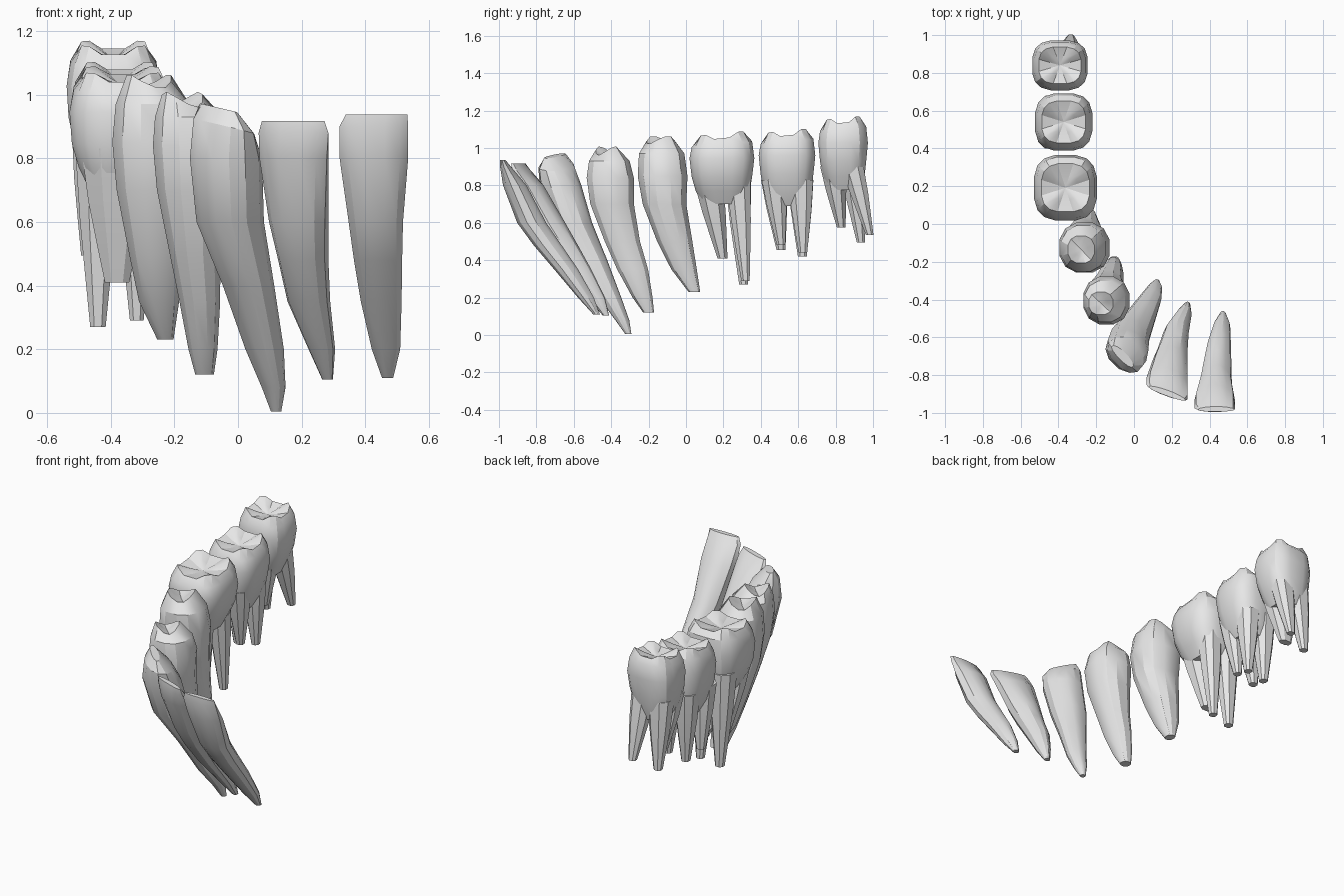
import bpy, bmesh, math

enamel = bpy.data.materials.new("pale grey")
enamel.diffuse_color = (0.8, 0.8, 0.8, 1)


def loft(bm, rings, n=12, p=2.3, rot=0, cusps=(0, 0, 0), slope=(0, 0), pit=None, taper=0):
    """Skin rings (z, cx, cy, rx, ry) from top to tip; the first ring may carry cusps.
    taper narrows the tongue side of each ring."""
    rot = math.radians(rot)
    k, height, phase = cusps
    loops = []
    for i, (z, cx, cy, rx, ry) in enumerate(rings):
        loop = []
        for j in range(n):
            a = 2 * math.pi * (j + 0.5) / n
            c, s = math.cos(a), math.sin(a)
            u = math.copysign(abs(c) ** (2 / p), c) * rx
            v = math.copysign(abs(s) ** (2 / p), s) * ry
            u *= 1 - taper * max(v / ry, 0)
            x = u * math.cos(rot) - v * math.sin(rot)
            y = u * math.sin(rot) + v * math.cos(rot)
            dz = 0
            if i < 2:
                dz = slope[0] * x + slope[1] * y
            if i == 0:
                dz += height * math.cos(k * (a - math.radians(phase)))
            loop.append(bm.verts.new((cx + x, cy + y, z + dz)))
        loops.append(loop)
    for A, B in zip(loops, loops[1:]):
        for j in range(n):
            bm.faces.new((A[j], B[j], B[(j + 1) % n], A[(j + 1) % n]))
    bm.faces.new(loops[-1][::-1])
    top = loops[0]
    if pit is None:
        bm.faces.new(top)
        return
    # sunken chewing surface
    z, cx, cy = rings[0][:3]
    inner = []
    for v in top:
        q = v.co
        inner.append(bm.verts.new((cx + (q.x - cx) * .5, cy + (q.y - cy) * .5,
                                   z - pit * .6 + (q.z - z) * .5)))
    mid = bm.verts.new((cx, cy, z - pit))
    for j in range(n):
        j2 = (j + 1) % n
        bm.faces.new((top[j], top[j2], inner[j2], inner[j]))
        bm.faces.new((inner[j], inner[j2], mid))


def root(bm, start, tip, rx, ry):
    """Tapered root between two points (x, y, z)."""
    rings = []
    for t, s in ((0, 1), (.4, .8), (.72, .56), (1, .34)):
        x, y, z = (a + (b - a) * t for a, b in zip(start, tip))
        rings.append((z, x, y, rx * s, ry * s))
    loft(bm, rings, n=8, p=2.4)


def finish(name, bm):
    bmesh.ops.recalc_face_normals(bm, faces=bm.faces[:])
    me = bpy.data.meshes.new(name)
    bm.to_mesh(me)
    bm.free()
    me.materials.append(enamel)
    ob = bpy.data.objects.new(name, me)
    bpy.context.collection.objects.link(ob)
    bpy.ops.object.select_all(action='DESELECT')
    ob.select_set(True)
    bpy.context.view_layer.objects.active = ob
    bpy.ops.object.shade_smooth_by_angle(angle=math.radians(28))


def single(name, rings, **kw):
    bm = bmesh.new()
    loft(bm, rings, **kw)
    finish(name, bm)


# Incisors: chisel edge leaning forward, root curving back
single("central_incisor", [
    (.937, .435, -.98, .1, .014), (.90, .427, -.965, .111, .03),
    (.80, .427, -.915, .111, .065), (.60, .433, -.825, .088, .08),
    (.48, .44, -.74, .078, .077), (.35, .45, -.64, .066, .066),
    (.20, .465, -.535, .046, .044), (.11, .47, -.478, .018, .018)], taper=.3)
single("lateral_incisor", [
    (.917, .175, -.895, .108, .015), (.88, .178, -.878, .12, .034),
    (.80, .18, -.83, .116, .065), (.60, .194, -.73, .096, .084),
    (.48, .208, -.66, .08, .083), (.35, .225, -.575, .068, .07),
    (.20, .265, -.48, .042, .047), (.105, .282, -.428, .017, .017)],
    rot=-20, taper=.25)

# Canine: blunt point and the longest root
single("canine", [
    (.958, -.06, -.7, .08, .022), (.90, -.042, -.69, .112, .075),
    (.80, -.035, -.67, .117, .105), (.60, -.022, -.605, .105, .102),
    (.40, .035, -.5, .08, .078), (.20, .085, -.405, .058, .06),
    (.08, .113, -.34, .038, .035), (.005, .12, -.308, .016, .016)],
    rot=-45, slope=(-.25, -.02), taper=.12)

# Premolars: low domed crown with two cusps, single root
single("first_premolar", [
    (.985, -.175, -.42, .066, .062), (.93, -.154, -.41, .11, .112),
    (.84, -.146, -.405, .125, .13), (.70, -.145, -.395, .113, .12),
    (.50, -.135, -.34, .082, .097), (.35, -.12, -.285, .066, .085),
    (.20, -.11, -.232, .047, .055), (.12, -.105, -.2, .03, .03)],
    cusps=(2, .024, 40), pit=.03)
single("second_premolar", [
    (1.042, -.28, -.135, .072, .075), (.97, -.268, -.13, .12, .125),
    (.85, -.262, -.125, .137, .137), (.70, -.26, -.115, .125, .12),
    (.50, -.255, -.06, .09, .097), (.35, -.248, -.01, .065, .07),
    (.23, -.228, .045, .026, .032)],
    cusps=(2, .022, 30), pit=.035)


# Molars: boxy crown with four cusps, narrowing into splayed roots
def molar(name, cx, cy, hx, hy, top, fork, roots):
    bm = bmesh.new()
    rings = [(top - .02, cx, cy, hx * .77, hy * .74),
             (top - .065, cx, cy, hx * .93, hy * .94),
             (top - .14, cx, cy, hx * 1.01, hy * 1.01),
             (top - .24, cx - .004, cy, hx * .94, hy * .94),
             (fork + .08, cx - .01, cy + .004, hx * .77, hy * .84),
             (fork + .01, cx - .012, cy + .01, hx * .55, hy * .66)]
    loft(bm, rings, n=16, p=2.9, cusps=(4, -.018, 0), slope=(0, .1), pit=.036)
    for start, tip, rx, ry in roots:
        root(bm, start, tip, rx, ry)
    finish(name, bm)


molar("first_molar", -.363, .192, .167, .174, 1.085, .69, [
    ((-.38, .118, .83), (-.38, .195, .41), .12, .084),
    ((-.44, .278, .83), (-.44, .308, .27), .076, .074),
    ((-.325, .278, .83), (-.318, .318, .29), .068, .07)])
molar("second_molar", -.372, .54, .152, .152, 1.10, .68, [
    ((-.44, .47, .83), (-.455, .508, .455), .074, .074),
    ((-.325, .47, .83), (-.34, .508, .48), .066, .07),
    ((-.435, .612, .83), (-.435, .622, .42), .07, .074),
    ((-.325, .612, .83), (-.32, .625, .44), .066, .072)])
molar("third_molar", -.392, .84, .147, .133, 1.168, .765, [
    ((-.41, .785, .90), (-.42, .83, .575), .115, .072),
    ((-.455, .885, .90), (-.47, .935, .495), .072, .068),
    ((-.345, .89, .90), (-.335, .982, .535), .068, .064)])
